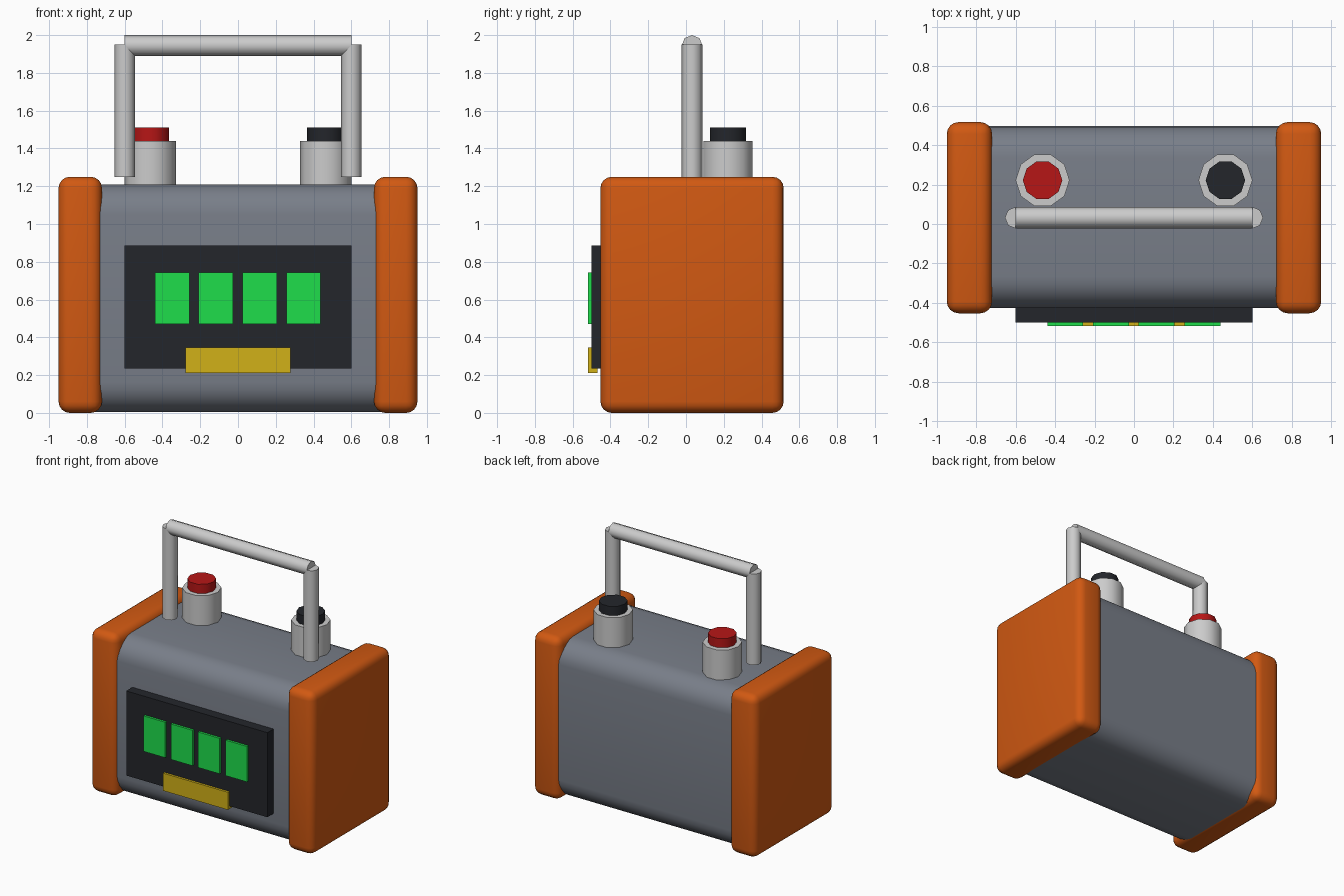
import bpy, bmesh, math
from mathutils import Matrix

if "Cube" in bpy.data.objects:
    bpy.data.objects.remove(bpy.data.objects["Cube"])


def material(name, rgb):
    m = bpy.data.materials.new(name)
    m.diffuse_color = (*rgb, 1)
    m.use_nodes = True
    m.node_tree.nodes["Principled BSDF"].inputs["Base Color"].default_value = m.diffuse_color
    return m


ORANGE = material("orange", (0.64, 0.10, 0.006))
SLATE = material("slate", (0.19, 0.21, 0.25))
BLACK = material("black", (0.017, 0.019, 0.024))
GREEN = material("green", (0.013, 0.73, 0.07))
YELLOW = material("yellow", (0.64, 0.44, 0.009))
RED = material("red", (0.47, 0.008, 0.008))


def finish(name, bm, mat=None, smooth_angle=None):
    me = bpy.data.meshes.new(name)
    bmesh.ops.recalc_face_normals(bm, faces=bm.faces)
    bm.to_mesh(me)
    bm.free()
    ob = bpy.data.objects.new(name, me)
    bpy.context.collection.objects.link(ob)
    if mat:
        me.materials.append(mat)
    if smooth_angle:
        bpy.ops.object.select_all(action='DESELECT')
        ob.select_set(True)
        bpy.context.view_layer.objects.active = ob
        bpy.ops.object.shade_smooth_by_angle(angle=math.radians(smooth_angle))
    return ob


def box(name, x, y, z, mat=None, bevel=0, segments=4, along_x_only=False):
    """Box from (min, max) ranges, optionally with rounded edges."""
    bm = bmesh.new()
    bmesh.ops.create_cube(bm, size=1)
    for v in bm.verts:
        v.co = [r[0] if c < 0 else r[1] for c, r in zip(v.co, (x, y, z))]
    if bevel:
        edges = [e for e in bm.edges if not along_x_only
                 or abs(e.verts[0].co.x - e.verts[1].co.x) > 0.01]
        bmesh.ops.bevel(bm, geom=edges, offset=bevel, segments=segments,
                        profile=0.5, affect='EDGES')
    return finish(name, bm, mat, 35 if bevel else None)


def rod(name, centre, radius, length, sides, mat=None, axis='Z'):
    """Capped prism with a corner on the x axis."""
    bm = bmesh.new()
    turn = Matrix.Rotation(math.pi / 2, 4, 'Y' if axis == 'X' else 'Z')
    bmesh.ops.create_cone(bm, cap_ends=True, segments=sides, radius1=radius,
                          radius2=radius, depth=length,
                          matrix=Matrix.Translation(centre) @ turn)
    return finish(name, bm, mat, 50)


# Main case with rounded long edges
box("case", (-0.82, 0.82), (-0.425, 0.497), (0.004, 1.21), SLATE, 0.16, 6, True)

# Parts repeated on each side: end bumper, terminal, handle post
for side, s, colour in (("left", -1, RED), ("right", 1, BLACK)):
    box(side + "_bumper", sorted((s * 0.72, s * 0.95)), (-0.453, 0.517),
        (0, 1.25), ORANGE, 0.06)
    rod(side + "_terminal", (s * 0.464, 0.222, 1.31), 0.137, 0.26, 10)
    rod(side + "_terminal_cap", (s * 0.464, 0.222, 1.465), 0.1, 0.09, 10, colour)
    rod(side + "_handle_post", (s * 0.6, 0.032, 1.6), 0.055, 0.7, 8)

# Handle grip
rod("handle_grip", (0, 0.032, 1.945), 0.055, 1.2, 8, axis='X')

# Front display panel with charge cells and a label plate
box("display_panel", (-0.6, 0.6), (-0.5, -0.4), (0.235, 0.885), BLACK)
for i in range(4):
    x = -0.349 + i * 0.232
    box(f"charge_cell_{i + 1}", (x - 0.091, x + 0.091), (-0.518, -0.47),
        (0.47, 0.743), GREEN)
box("label_plate", (-0.277, 0.277), (-0.518, -0.468), (0.212, 0.347), YELLOW)
